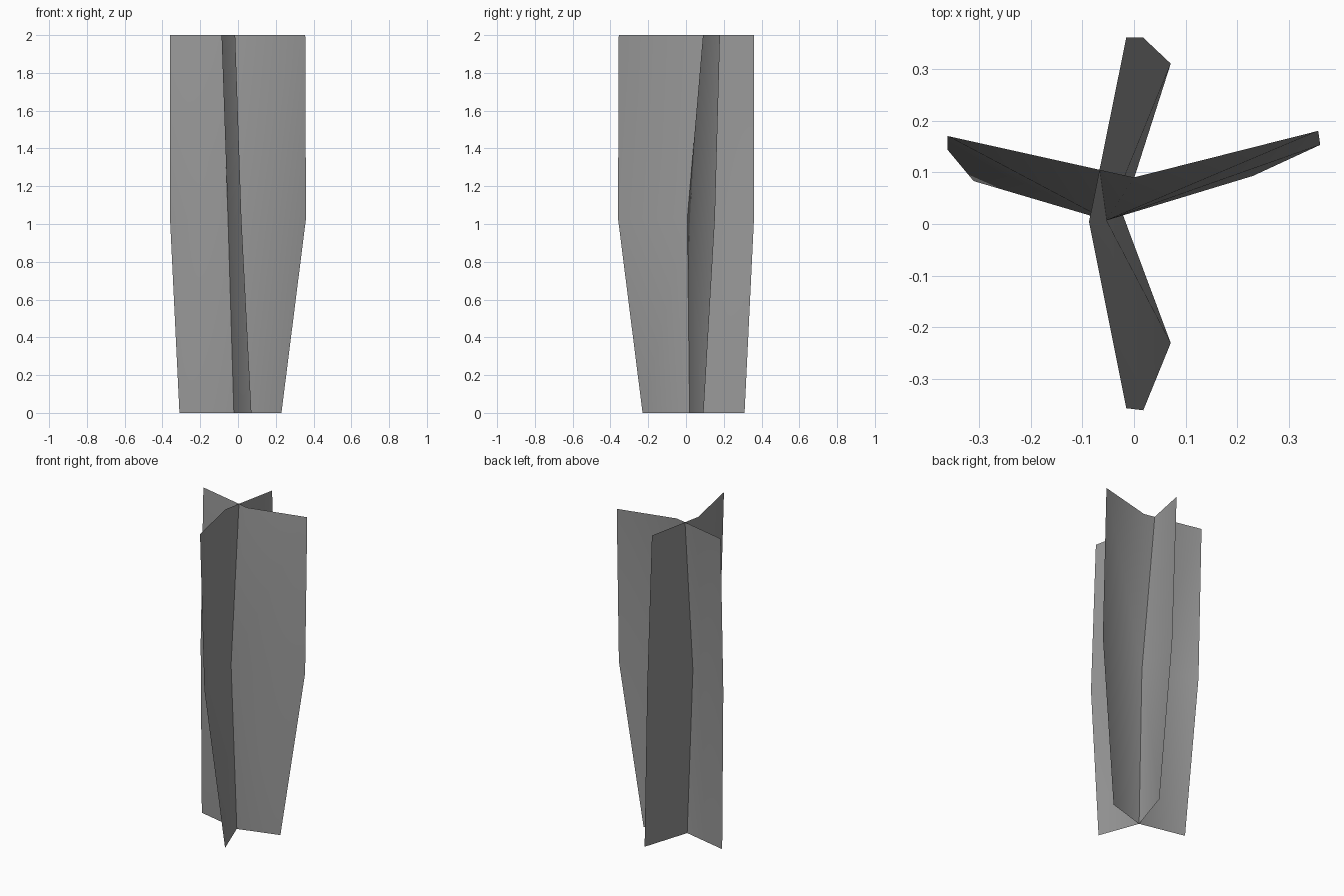
import bpy, bmesh

if "Cube" in bpy.data.objects:
    bpy.data.objects.remove(bpy.data.objects["Cube"])

# Heights of the bottom, middle and top rows
Z = (0.0, 1.03, 2.0)

# Dark grey for both sheets
grey = bpy.data.materials.new("dark_grey")
grey.diffuse_color = (0.31, 0.31, 0.31, 1.0)
grey.use_nodes = True
grey.node_tree.nodes["Principled BSDF"].inputs["Base Color"].default_value = grey.diffuse_color


def folded_sheet(name, left, fold, right):
    """Sheet folded down its middle; its triangles fan out from the middle of the fold."""
    bm = bmesh.new()
    L, C, R = ([bm.verts.new((x, y, z)) for (x, y), z in zip(col, Z)]
               for col in (left, fold, right))
    hub = C[1]
    ring = [C[0], R[0], R[1], R[2], C[2], L[2], L[1], L[0]]
    for i, v in enumerate(ring):
        bm.faces.new((hub, v, ring[(i + 1) % 8])).smooth = True
    mesh = bpy.data.meshes.new(name)
    bm.to_mesh(mesh)
    bm.free()
    mesh.materials.append(grey)
    ob = bpy.data.objects.new(name, mesh)
    bpy.context.collection.objects.link(ob)
    return ob


# Sheet running left to right, folded towards the front
folded_sheet("side_to_side_blade",
             left=[(-0.31, 0.083), (-0.36, 0.143), (-0.36, 0.17)],
             fold=[(-0.02, 0.019), (-0.053, 0.007), (0.0, 0.09)],
             right=[(0.23, 0.093), (0.36, 0.153), (0.356, 0.18)])

# Sheet running front to back, folded towards the left
folded_sheet("front_to_back_blade",
             left=[(0.071, -0.23), (0.018, -0.36), (-0.015, -0.356)],
             fold=[(-0.022, 0.019), (-0.053, 0.007), (-0.087, 0.004)],
             right=[(0.071, 0.31), (0.018, 0.36), (-0.015, 0.36)])
